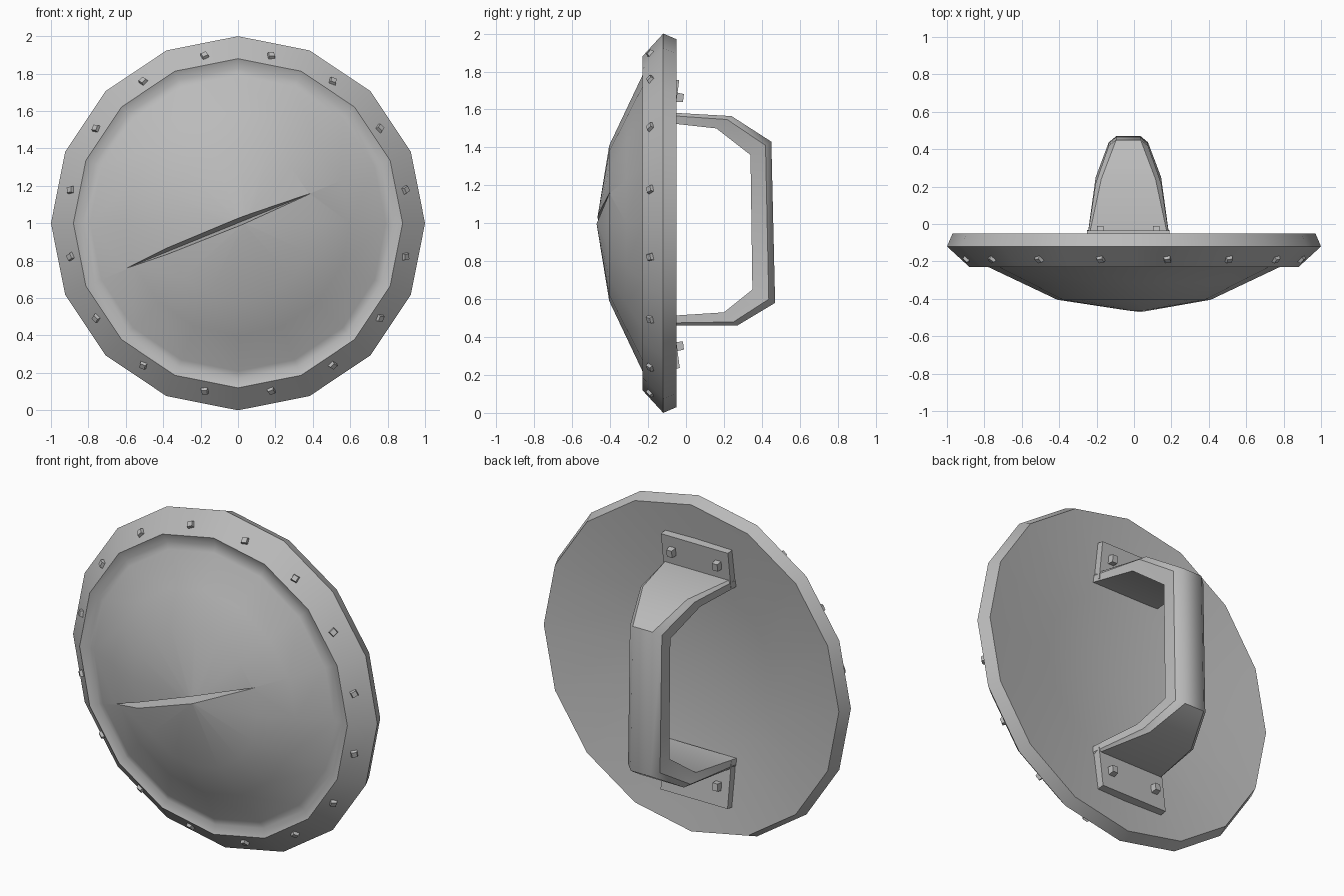
import bpy, bmesh, math
from mathutils import Vector, Matrix

cube = bpy.data.objects.get("Cube")
if cube:
    bpy.data.objects.remove(cube, do_unlink=True)

metal = bpy.data.materials.new("grey_metal")
metal.use_nodes = True
GREY = (0.5, 0.5, 0.5, 1)
metal.diffuse_color = GREY
metal.node_tree.nodes["Principled BSDF"].inputs["Base Color"].default_value = GREY

SIDES = 16
CENTRE_X = -0.03      # the handle sits slightly off centre


def finish(name, bm):
    bmesh.ops.recalc_face_normals(bm, faces=bm.faces)
    mesh = bpy.data.meshes.new(name)
    bm.to_mesh(mesh)
    bm.free()
    mesh.materials.append(metal)
    obj = bpy.data.objects.new(name, mesh)
    bpy.context.collection.objects.link(obj)
    return obj


def activate(obj):
    bpy.ops.object.select_all(action='DESELECT')
    obj.select_set(True)
    bpy.context.view_layer.objects.active = obj


def smooth(obj, degrees):
    activate(obj)
    bpy.ops.object.shade_smooth_by_angle(angle=math.radians(degrees))


def bridge(bm, a, b):
    n = len(a)
    for i in range(n):
        bm.faces.new((a[i], a[(i + 1) % n], b[(i + 1) % n], b[i]))


def box(bm, size, matrix, taper=1.0):
    """Box with its +z end scaled by taper."""
    verts = bmesh.ops.create_cube(bm, size=1)["verts"]
    for v in verts:
        k = taper if v.co.z > 0 else 1
        v.co = matrix @ Vector((v.co.x * size[0] * k, v.co.y * size[1] * k, v.co.z * size[2]))


# Shield body: a lathe profile of (radius, y) from front tip to hollow back
profile = [(0.41, -0.405), (0.6, -0.315), (0.79, -0.225), (0.83, -0.21), (0.88, -0.23),
           (1.0, -0.12), (0.97, -0.05), (0.5, -0.12)]
bm = bmesh.new()
rings = []
for r, y in profile:
    angles = [math.tau * i / SIDES for i in range(SIDES)]
    rings.append([bm.verts.new((r * math.cos(a), y, 1 + r * math.sin(a))) for a in angles])
for a, b in zip(rings, rings[1:]):
    bridge(bm, a, b)
for ring, x, y in ((rings[0], 0.03, -0.472), (rings[-1], 0, -0.165)):
    tip = bm.verts.new((x, y, 1))
    for i in range(SIDES):
        bm.faces.new((ring[i], ring[(i + 1) % SIDES], tip))
shield = finish("shield_body", bm)

# Battle gash: a long narrow wedge cut out of the dome
bm = bmesh.new()
for p in [(-0.62, -0.29, 0.75), (-0.62, -0.6, 0.75), (0.39, -0.4, 1.16), (0.39, -0.6, 1.16),
          (0.02, -0.42, 1.015), (0.01, -0.6, 1.06), (0.03, -0.6, 0.975)]:
    bm.verts.new(p)
bmesh.ops.convex_hull(bm, input=bm.verts)
cutter = finish("gash_cutter", bm)
cutter.hide_render = True
cut = shield.modifiers.new("gash", 'BOOLEAN')
cut.operation = 'DIFFERENCE'
cut.solver = 'EXACT'
cut.object = cutter
activate(shield)
bpy.ops.object.modifier_apply(modifier=cut.name)
bpy.data.objects.remove(cutter, do_unlink=True)
smooth(shield, 50)

# Rivets around the sloping rim, each turned a little
bm = bmesh.new()
for i in range(SIDES):
    a = math.tau * (i + 0.5) / SIDES
    radial = Vector((math.cos(a), 0, math.sin(a)))
    normal = (radial * 0.68 + Vector((0, -0.74, 0))).normalized()
    around = Vector((-math.sin(a), 0, math.cos(a)))
    across = normal.cross(around)
    m = Matrix((around, across, normal)).transposed().to_4x4()
    m.translation = radial * 0.91 + Vector((0, -0.185, 1))
    box(bm, (0.045, 0.045, 0.036), m @ Matrix.Rotation(0.3, 4, 'Z'), 0.65)
finish("rim_rivets", bm)

# Handle: a chamfered strap swept through (inner, outer, half width, chamfer)
stations = [((-0.11, 1.53), (-0.11, 1.585), 0.225, 0.005),
            ((0.16, 1.50), (0.24, 1.565), 0.175, 0.03),
            ((0.34, 1.36), (0.45, 1.43), 0.105, 0.04),
            ((0.35, 0.65), (0.47, 0.58), 0.105, 0.04),
            ((0.20, 0.53), (0.27, 0.46), 0.175, 0.03),
            ((-0.11, 0.51), (-0.11, 0.46), 0.225, 0.005)]
bm = bmesh.new()
rings = []
for inner, outer, w, c in stations:
    inner, outer = Vector(inner), Vector(outer)
    ring = []
    for x, t in [(-w, 0), (-w, 0.72), (c - w, 1), (w - c, 1), (w, 0.72), (w, 0)]:
        p = inner.lerp(outer, t)
        ring.append(bm.verts.new((CENTRE_X + x, p.x, p.y)))
    rings.append(ring)
for a, b in zip(rings, rings[1:]):
    bridge(bm, a, b)
bm.faces.new(rings[0])
bm.faces.new(rings[-1])
smooth(finish("handle", bm), 42)

# Mounting plates leaning with the hollow back, two bolts each
for name, low, high, lean in [("upper", 1.54, 1.76, -1), ("lower", 0.23, 0.50, 1)]:
    tilt = (Matrix.Translation((CENTRE_X, -0.09, (low + high) / 2))
            @ Matrix.Rotation(lean * math.radians(7.5), 4, 'X'))
    bm = bmesh.new()
    box(bm, (0.44, 0.08, high - low), tilt)
    finish(name + "_plate", bm)
    bm = bmesh.new()
    for side in (-1, 1):
        m = tilt @ Matrix.Translation((side * 0.15, 0.052, -lean * 0.02))
        box(bm, (0.04, 0.05, 0.045), m @ Matrix.Rotation(-math.pi / 2, 4, 'X'), 0.85)
    finish(name + "_bolts", bm)
